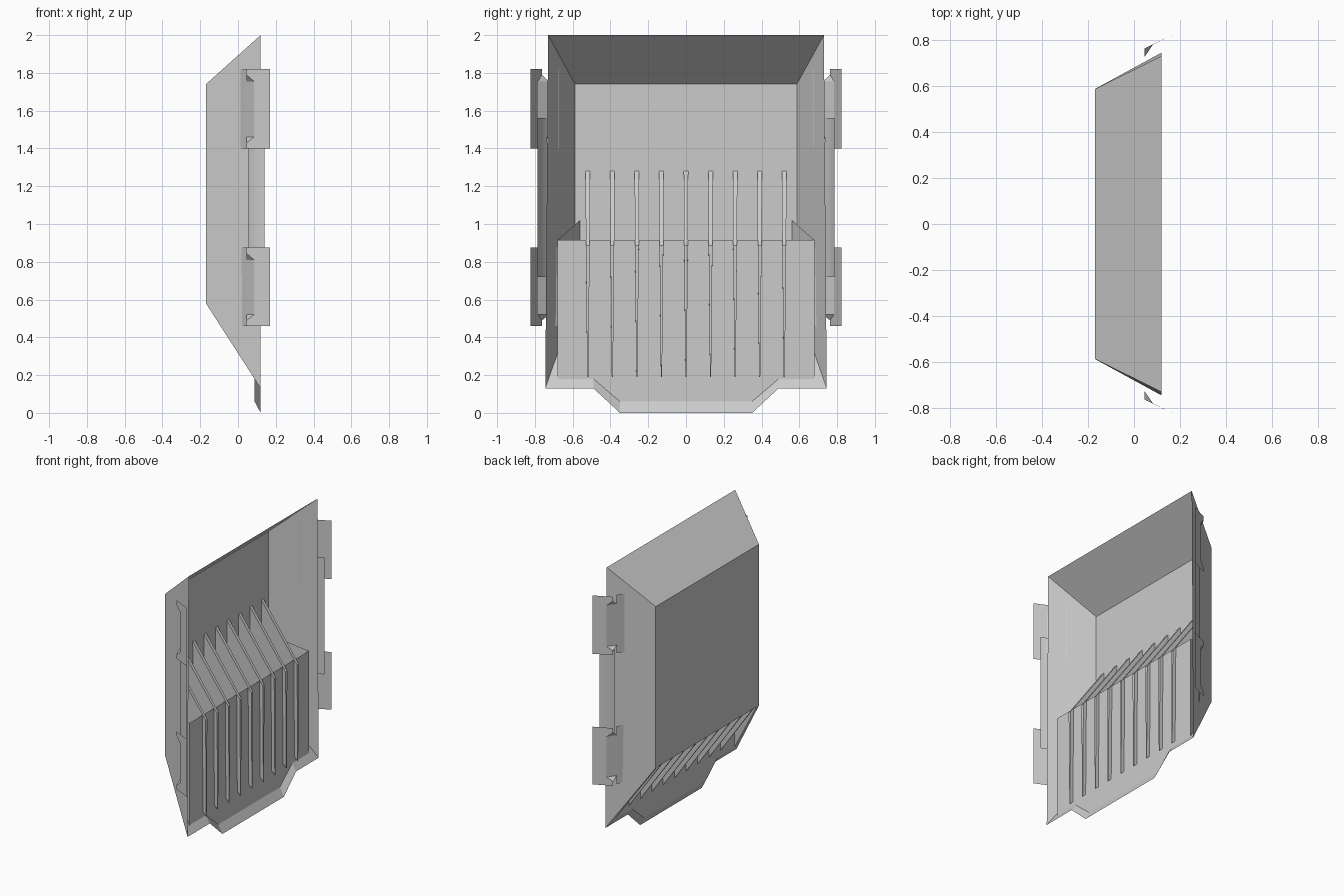
import bpy
import bmesh

if "Cube" in bpy.data.objects:
    bpy.data.objects.remove(bpy.data.objects["Cube"], do_unlink=True)

grey = bpy.data.materials.new("plain_grey")
grey.use_nodes = True
COLOUR = (0.6, 0.6, 0.6, 1)
grey.diffuse_color = COLOUR
grey.node_tree.nodes["Principled BSDF"].inputs["Base Color"].default_value = COLOUR


def sheet(name, polygons, mirror=True):
    """Flat panels; those on the +y half are mirrored to -y."""
    bm = bmesh.new()
    for poly in polygons:
        bm.faces.new([bm.verts.new(p) for p in poly])
    bmesh.ops.remove_doubles(bm, verts=bm.verts, dist=0.0005)
    bmesh.ops.recalc_face_normals(bm, faces=bm.faces)
    mesh = bpy.data.meshes.new(name)
    bm.to_mesh(mesh)
    bm.free()
    mesh.materials.append(grey)
    obj = bpy.data.objects.new(name, mesh)
    bpy.context.collection.objects.link(obj)
    if mirror:
        mod = obj.modifiers.new("Mirror", "MIRROR")
        mod.use_axis = (False, True, False)
    return obj


def upright(path, low, high):
    """Vertical strip of quads that follows a plan path."""
    return [[(*a, low), (*b, low), (*b, high), (*a, high)]
            for a, b in zip(path, path[1:])]


BACK, RIM, PANEL = -0.17, 0.12, 0.088

# Shell corners
back_top, back_low = (BACK, 0.587, 1.74), (BACK, 0.587, 0.58)
rim_top, rim_low = (RIM, 0.73, 2.0), (RIM, 0.745, 0.13)


def middle(p):
    return (p[0], 0, p[2])


# Flared shell, open to +x
sheet("shell", [
    [middle(back_low), back_low, back_top, middle(back_top)],
    [middle(back_top), back_top, rim_top, middle(rim_top)],
    [back_low, rim_low, rim_top, back_top],
])

# Front panel with its lowered middle, and the inner side walls
panel_low, panel_top = (PANEL, 0.68, 0.18), (PANEL, 0.68, 0.915)
notch, tongue = (PANEL, 0.49, 0.18), (PANEL, 0.35, 0.06)
side_low, side_top = (BACK, 0.56, 0.58), (BACK, 0.56, 1.02)
sheet("front_panel", [
    [middle(tongue), tongue, notch, panel_low, panel_top, middle(panel_top)],
])
sheet("inner_side", [[panel_low, side_low, side_top, panel_top]])

# Sloping floor edges and lip around an open floor
lip_corner, lip_end = (RIM, 0.49, 0.13), (RIM, 0.35, 0.0)
sheet("floor_edge", [
    [back_low, side_low, panel_low, rim_low],
    [panel_low, notch, lip_corner, rim_low],
])
sheet("lip", [
    [notch, tongue, lip_end, lip_corner],
    [tongue, middle(tongue), middle(lip_end), lip_end],
])

# Row of upright fins running through the panel: x, z, half thickness
fin_outline = [(BACK, 1.28, 0.012), (0.113, 0.885, 0.01), (0.113, 0.19, 0.003),
               (PANEL, 0.215, 0.003), (BACK, 0.58, 0.008)]
for i in range(9):
    y = (i - 4) * 0.13
    left = [(x, y + t, z) for x, z, t in fin_outline]
    right = [(x, y - t, z) for x, z, t in fin_outline]
    edges = [[left[k - 1], left[k], right[k], right[k - 1]] for k in range(5)]
    sheet(f"fin_{i + 1}", [left, right] + edges, mirror=False)


# Side clips: a plate with a folded pocket and a tab through the wall
def clip(name, low, high):
    inner, crease, outer = (0.045, 0.763), (0.085, 0.783), (0.17, 0.822)
    deep, tab = (0.045, 0.725), (0.012, 0.675)
    e1, e4 = (*inner, low + 0.03), (*inner, high - 0.03)
    e2, e3 = (*crease, low + 0.06), (*crease, high - 0.065)
    d1, d2 = (*deep, low + 0.06), (*deep, high - 0.065)
    sheet(name, [
        [(*inner, low), (*outer, low), (*outer, high), (*inner, high), e4, e3, e2, e1],
        [d1, e2, e3, d2],
        [e1, e2, d1],
        [e4, d2, e3],
    ] + upright([deep, tab], low, high))


clip("upper_clip", 1.40, 1.82)
clip("lower_clip", 0.46, 0.875)

# Curved rail joining the clips
rail = sheet("side_rail", upright(
    [(0.055, 0.735), (0.08, 0.756), (0.11, 0.773), (0.14, 0.785)], 0.72, 1.56))
for face in rail.data.polygons:
    face.use_smooth = True
